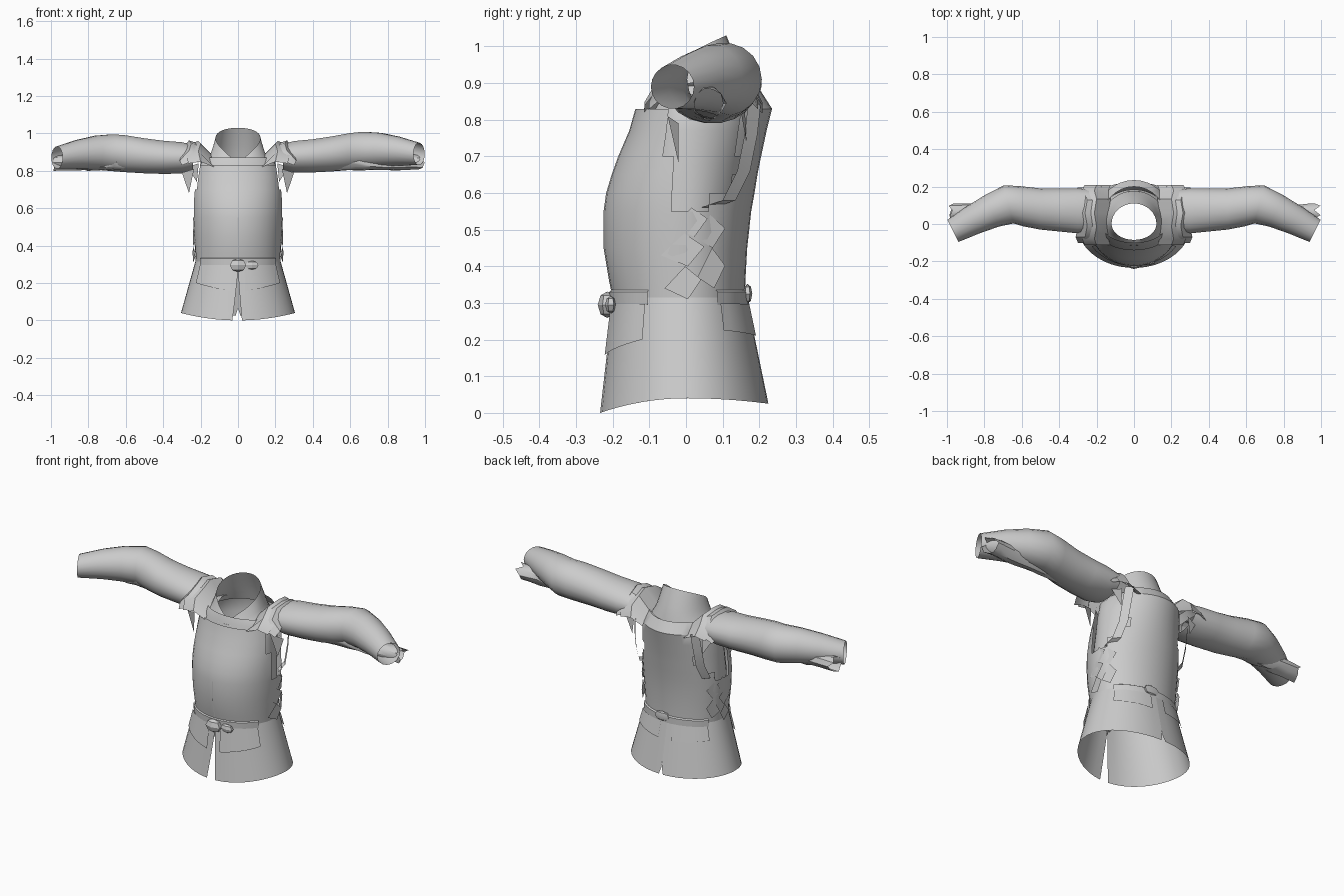
import bpy, bmesh, random
from math import sin, cos, pi, radians
from mathutils import Vector

random.seed(4)
if "Cube" in bpy.data.objects:
    bpy.data.objects.remove(bpy.data.objects["Cube"], do_unlink=True)

grey = bpy.data.materials.new("plain_grey")
grey.use_nodes = True
grey.diffuse_color = (0.6, 0.6, 0.6, 1)
grey.node_tree.nodes["Principled BSDF"].inputs["Base Color"].default_value = (0.6, 0.6, 0.6, 1)


def finish(name, bm, angle=35):
    bmesh.ops.recalc_face_normals(bm, faces=bm.faces)
    mesh = bpy.data.meshes.new(name)
    bm.to_mesh(mesh)
    bm.free()
    mesh.materials.append(grey)
    ob = bpy.data.objects.new(name, mesh)
    bpy.context.collection.objects.link(ob)
    bpy.ops.object.select_all(action='DESELECT')
    ob.select_set(True)
    bpy.context.view_layer.objects.active = ob
    bpy.ops.object.shade_smooth_by_angle(angle=radians(angle))


def loft(name, rows, closed=True, drop=None):
    """Skin rows of points; drop(centre) removes faces."""
    bm = bmesh.new()
    grid = [[bm.verts.new(p) for p in row] for row in rows]
    n = len(rows[0])
    for a, b in zip(grid, grid[1:]):
        for i in range(n if closed else n - 1):
            j = (i + 1) % n
            f = bm.faces.new((a[i], a[j], b[j], b[i]))
            if drop and drop(f.calc_center_median()):
                bm.faces.remove(f)
    bmesh.ops.delete(bm, geom=[v for v in bm.verts if not v.link_faces], context='VERTS')
    finish(name, bm)


def plate(name, pts):
    bm = bmesh.new()
    bm.faces.new([bm.verts.new(p) for p in pts])
    finish(name, bm)


def body_point(t, z, rx, yf, yb):
    # angle 0 is the front centre, positive towards +x
    c = cos(t)
    return Vector((rx * sin(t), -(yf if c > 0 else yb) * c, z))


def body_ring(sec, n=36):
    return [body_point(2 * pi * i / n, *sec) for i in range(n)]


# Breastplate and backplate with open armholes
torso = [(.29, .225, .195, .16), (.36, .228, .21, .162), (.45, .235, .225, .167),
         (.55, .24, .225, .178), (.60, .24, .218, .187), (.65, .238, .203, .195),
         (.70, .234, .185, .205), (.77, .225, .155, .22), (.83, .215, .138, .235),
         (.885, .18, .11, .2)]


def torso_gap(c):
    hole = c.z > .55 + max(0, c.y - .04) * .8 and -.05 < c.y < .145 and abs(c.x) > .12
    return hole or (c.z > .83 and c.y < .1)


loft("cuirass", [body_ring(s) for s in torso], drop=torso_gap)
plate("chest_seam", [(-.002, -.199, .3), (.002, -.199, .3), (.002, -.23, .45),
                     (.002, -.23, .55), (-.002, -.23, .55), (-.002, -.23, .45)])

# Inner shirt under the plates
shirt = [(.45, .218, .175, .14), (.55, .222, .178, .15), (.68, .214, .15, .17),
         (.77, .21, .128, .185), (.84, .2, .112, .185), (.87, .175, .1, .175)]
loft("shirt", [body_ring(s) for s in shirt])

# Collar, sinking to a V at the front and highest at the back
rows = []
for k in range(5):
    u = k / 4
    row = []
    for i in range(32):
        a = 2 * pi * i / 32
        back = (1 - cos(a)) / 2
        p = body_point(a, 0, .18 - .06 * u ** .6, .115 - .03 * u, .175 - .065 * u ** 1.2)
        p.z = .83 + .02 * back + u * (.005 + .175 * back ** .42)
        row.append(p)
    rows.append(row)
loft("collar", rows)


# Flared skirt, slit at the front and notched at the back hem
def skirt_point(t, u):
    p = body_point(t, 0, .228 + .077 * u, .198 + .037 * u, .165 + .06 * u)
    low = .04 * sin(t) ** 2 + (.025 * cos(t) ** 2 if cos(t) < 0 else 0)
    p.z = .315 * (1 - u) + low * u
    return p


for name, s, slit in (("skirt_left", 1, .07), ("skirt_right", -1, .1)):
    rows = []
    for k in range(9):
        u = k / 8
        start = slit * max(0, u - .15) / .85
        end = pi - .3 * max(0, u - .86)
        rows.append([skirt_point(s * (start + (end - start) * i / 20), u) for i in range(21)])
    loft(name, rows, closed=False)


# Hip panels lying just off the skirt, front and back
def panel(name, t0, t1, u0, u1, slant):
    rows = []
    for k in range(3):
        row = []
        for i in range(7):
            f = i / 6
            p = skirt_point(t0 + (t1 - t0) * f, u0 + (u1 - u0) * k / 2 - slant * f * k / 2)
            p.x, p.y = p.x * 1.035, p.y * 1.035
            row.append(p)
        rows.append(row)
    loft(name, rows, closed=False)


for side, s in (("left", 1), ("right", -1)):
    panel("front_hip_panel_" + side, s * .14, s * 1.0, .06, .5, .1)
    panel("back_hip_panel_" + side, s * (pi - .15), s * (pi - 1.0), .06, .36, .04)

# Thin belt at the waist, covering front and back only
loft("belt", [body_ring(s) for s in ((.295, .235, .208, .172), (.33, .235, .21, .172),
                                     (.335, .228, .205, .164))], drop=lambda c: abs(c.x) > .2)


# Faceted lumps for the buckle and rear knot
def lump(name, centre, size):
    bm = bmesh.new()
    bmesh.ops.create_uvsphere(bm, u_segments=6, v_segments=4, radius=1)
    for v in bm.verts:
        v.co = Vector(centre) + Vector([a * b for a, b in zip(v.co, size)])
    finish(name, bm, 25)


lump("buckle", (0, -.215, .295), (.05, .026, .036))
lump("buckle_tongue", (.075, -.205, .295), (.04, .016, .024))
lump("back_knot", (.03, .168, .325), (.05, .013, .027))

# Sleeves: stations of centre x, y, z, half width, half height, heading
arm = [(.24, .07, .875, .115, .07, 0), (.30, .07, .875, .12, .085, 0), (.40, .075, .88, .115, .09, 0),
       (.50, .08, .89, .11, .095, 0), (.60, .095, .903, .108, .1, -5), (.67, .105, .91, .105, .1, -14),
       (.76, .07, .912, .092, .092, -25), (.86, .022, .905, .08, .078, -27), (.968, -.037, .89, .066, .06, -27)]


def arm_ring(s, st, n=18):
    x, y, z, w, h, deg = st
    a = radians(deg)
    z -= .02 * (s < 0) * x
    return [(s * (x - sin(a) * w * cos(t)), y + cos(a) * w * cos(t), z + h * sin(t))
            for t in (2 * pi * i / n for i in range(n))]


for side, s in (("left", 1), ("right", -1)):
    loft("sleeve_" + side, [arm_ring(s, st) for st in arm])

    # Ragged underarm lining
    lining = []
    for i in range(12):
        x = .28 + .7 * i / 11
        lining.append([(s * (x + random.uniform(-.02, .02)),
                        .062 + (.043 + random.uniform(-.006, .006)) * cos(t),
                        .845 + (.042 + random.uniform(-.006, .006)) * sin(t))
                       for t in (2 * pi * j / 10 for j in range(10))])
    loft("lining_" + side, lining)

    # Layered shoulder guard, sloping up from the collar and down to the sleeve
    arch = [(-.125, .845), (-.09, .895), (-.02, .935), (.06, .95), (.14, .935), (.19, .895), (.22, .845)]
    layers = (((.125, -.065), (.2, .01), (.265, -.015)), ((.21, .0), (.25, .012), (.3, -.04)))
    for n, (layer, w) in enumerate(zip(layers, (.93, .86))):
        rows = [[(s * (x + .012 * (j % 2)), .05 + (y - .05) * w, z + dz * (1 - .6 * (j in (0, 6))))
                 for j, (y, z) in enumerate(arch)] for x, dz in layer]
        loft(f"shoulder_guard_{n + 1}_{side}", rows, closed=False)

    # Scraps hanging under the shoulder
    plate("armpit_scrap_" + side, [(s * .3, -.02, .79), (s * .235, -.05, .81), (s * .262, -.02, .68)])
    plate("back_scrap_" + side, [(s * .21, .16, .84), (s * .27, .15, .82), (s * .22, .165, .74)])

    # Armhole rim strip along the back
    loft("armhole_rim_" + side, [[(s * x, y, z), (s * (x - .03), y + .035, z)]
         for x, y, z in ((.225, .04, .56), (.225, .1, .58), (.215, .14, .66), (.21, .16, .76), (.2, .17, .85))],
         closed=False)

    # Torn side lacing that hugs the waist; corners in angle and height
    for n, (t, z, w, h) in enumerate(((1.4, .34, .4, .06), (1.35, .43, .5, .06), (1.85, .37, .35, .08),
                                      (1.8, .48, .4, .06), (1.5, .51, .4, .05))):
        corners = ((t - .1, z, 1.015), (t + w * .4, z + h, 1.03), (t + w, z + h * .4, 1.07), (t + w * .5, z - .03, 1.03))
        plate(f"side_tatter_{n + 1}_{side}",
              [body_point(s * a, b, .233 * k, .215 * k, .17 * k) for a, b, k in corners])
